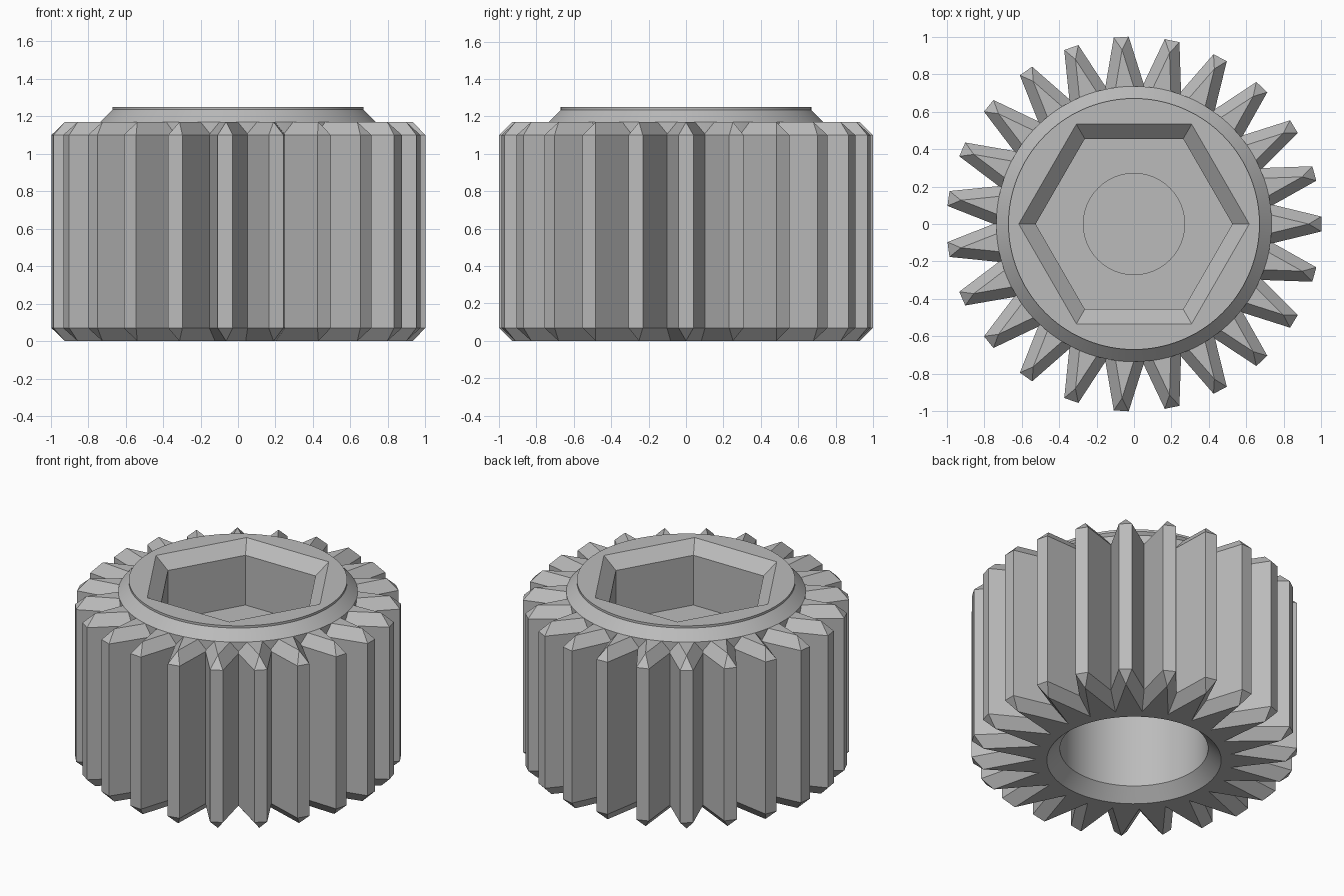
import bpy, bmesh, math

if "Cube" in bpy.data.objects:
    bpy.data.objects.remove(bpy.data.objects["Cube"])

TEETH = 23
STEP = 2 * math.pi / TEETH

metal = bpy.data.materials.new("plain_grey")
metal.diffuse_color = (0.5, 0.5, 0.5, 1)
metal.use_nodes = True
metal.node_tree.nodes["Principled BSDF"].inputs["Base Color"].default_value = metal.diffuse_color


def polar(bm, r, a, z):
    return bm.verts.new((r * math.cos(a), r * math.sin(a), z))


def ring(bm, n, r, z):
    return [polar(bm, r, 2 * math.pi * i / n, z) for i in range(n)]


def bridge(bm, a, b):
    """Join two closed loops whose counts are multiples of the smaller one."""
    n = min(len(a), len(b))
    ka, kb = len(a) // n, len(b) // n
    for i in range(n):
        lower = [a[(i * ka + j) % len(a)] for j in range(ka + 1)]
        upper = [b[(i * kb + j) % len(b)] for j in range(kb + 1)]
        bm.faces.new(lower + upper[::-1])


def finish(bm, name):
    bm.normal_update()
    mesh = bpy.data.meshes.new(name)
    bm.to_mesh(mesh)
    bm.free()
    obj = bpy.data.objects.new(name, mesh)
    bpy.context.collection.objects.link(obj)
    mesh.materials.append(metal)
    bpy.ops.object.select_all(action='DESELECT')
    obj.select_set(True)
    bpy.context.view_layer.objects.active = obj
    bpy.ops.object.shade_smooth_by_angle(angle=math.radians(30))


# Toothed body: full outline with flat tips, inset star outline with points
def outline(bm, z):
    pts = []
    for i in range(TEETH):
        a = i * STEP
        pts += [polar(bm, 0.75, a - STEP / 2, z),
                polar(bm, 1.0, a - 0.04, z), polar(bm, 1.0, a + 0.04, z)]
    return pts


def star(bm, z):
    pts = []
    for i in range(TEETH):
        a = i * STEP
        pts += [polar(bm, 0.60, a - STEP / 2, z), polar(bm, 0.932, a, z)]
    return pts


def chamfer(bm, full, inset, flip):
    for i in range(TEETH):
        v, p, q = full[3 * i:3 * i + 3]
        w = full[(3 * i + 3) % len(full)]
        sv, sp = inset[2 * i:2 * i + 2]
        sw = inset[(2 * i + 2) % len(inset)]
        for f in ([v, p, sp, sv], [p, q, sp], [q, w, sw, sp]):
            bm.faces.new(f[::-1] if flip else f)


bm = bmesh.new()
low, high = outline(bm, 0.07), outline(bm, 1.10)
star_low, star_high = star(bm, 0), star(bm, 1.17)
bridge(bm, low, high)
chamfer(bm, high, star_high, False)
chamfer(bm, low, star_low, True)


# Rings that line up with the first valley of the star
def bore_ring(r, z):
    n = TEETH * 4
    return [polar(bm, r, -STEP / 2 + 2 * math.pi * i / n, z) for i in range(n)]


bridge(bm, star_high, bore_ring(0.57, 1.17))     # covered by the collar
# Round bore in the underside
mouth, wall, end = bore_ring(0.535, 0), bore_ring(0.455, 0.08), bore_ring(0.455, 0.68)
bridge(bm, mouth, star_low)
bridge(bm, wall, mouth)
bridge(bm, end, wall)
bm.faces.new(end[::-1])
finish(bm, "toothed_body")

# Collar with hexagonal socket
bm = bmesh.new()
loops = [ring(bm, 96, r, z) for r, z in
         ((0.735, 1.08), (0.735, 1.17), (0.67, 1.235), (0.67, 1.25))]
loops += [ring(bm, 6, r, z) for r, z in
          ((0.615, 1.25), (0.525, 1.172), (0.525, 0.835))]
loops += [ring(bm, 96, 0.27, z) for z in (0.835, 0.76)]
for a, b in zip(loops, loops[1:]):
    bridge(bm, a, b)
bm.faces.new(loops[-1])
finish(bm, "collar_and_hex_socket")
